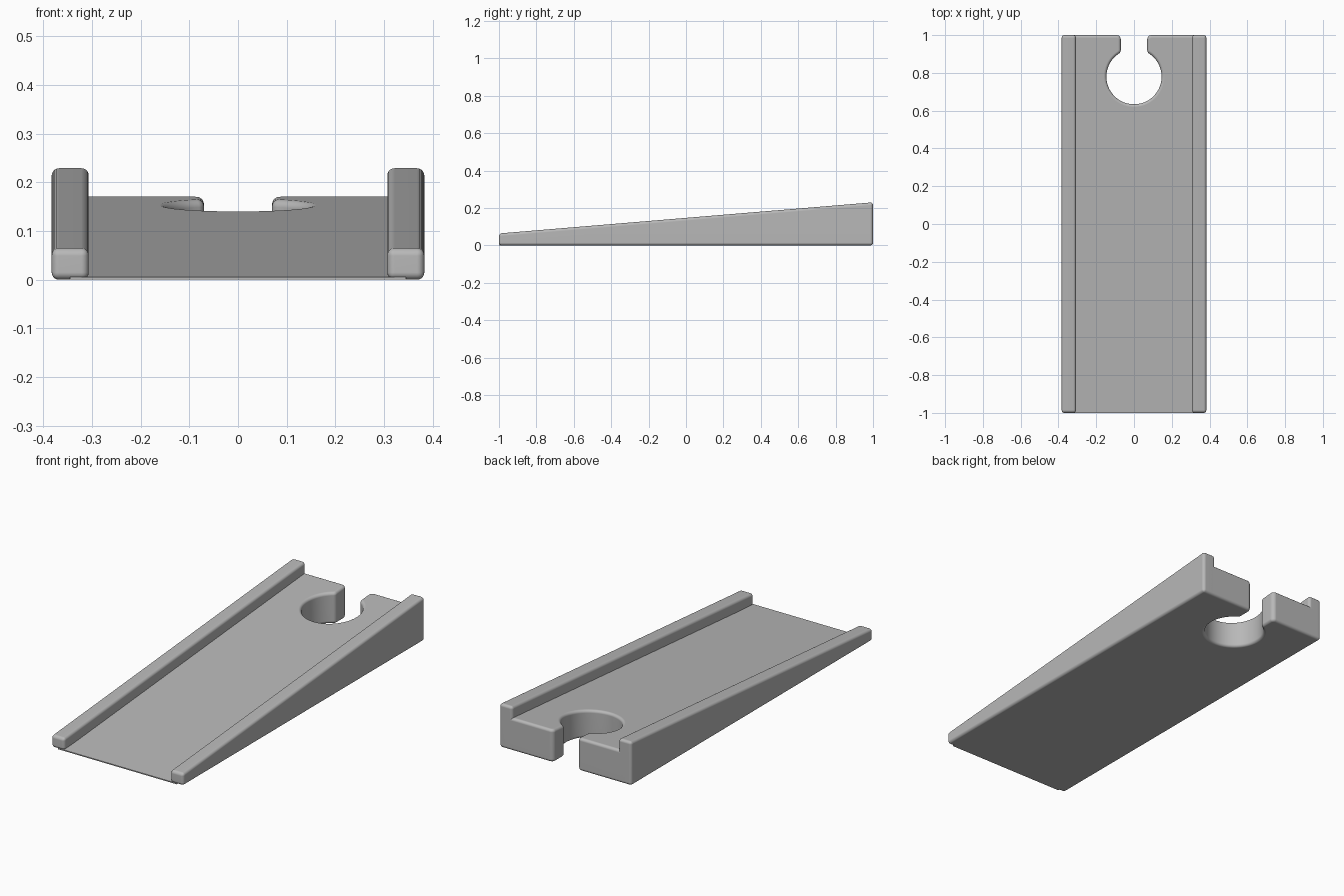
import bpy, bmesh
from math import sin, cos, pi, atan2, sqrt

old = bpy.data.objects.get("Cube")
if old:
    bpy.data.objects.remove(old)

SLOPE = 0.0832          # rise per unit length
HALF_WIDTH = 0.383
RAIL_INNER = 0.307
ROUND = 0.015           # edge rounding

grey = bpy.data.materials.new("light_grey")
grey.use_nodes = True
colour = (0.48, 0.48, 0.48, 1)
grey.diffuse_color = colour
grey.node_tree.nodes["Principled BSDF"].inputs["Base Color"].default_value = colour


def wedge(name, outline, front_height, rounded):
    """Extrude a plan outline up to a sloping top and round the chosen edges."""
    bm = bmesh.new()
    low = [bm.verts.new((x, y, 0)) for x, y in outline]
    high = [bm.verts.new((x, y, front_height + SLOPE * (y + 1))) for x, y in outline]
    bm.faces.new(low[::-1])
    bm.faces.new(high)
    for i in range(len(low)):
        j = (i + 1) % len(low)
        bm.faces.new((low[i], low[j], high[j], high[i]))
    bmesh.ops.recalc_face_normals(bm, faces=bm.faces)
    edges = [e for e in bm.edges if rounded(e)]
    bmesh.ops.bevel(bm, geom=edges, offset=ROUND, segments=5, profile=0.5,
                    affect='EDGES', clamp_overlap=True)
    mesh = bpy.data.meshes.new(name)
    bm.to_mesh(mesh)
    bm.free()
    mesh.materials.append(grey)
    obj = bpy.data.objects.new(name, mesh)
    bpy.context.collection.objects.link(obj)
    bpy.ops.object.select_all(action='DESELECT')
    obj.select_set(True)
    bpy.context.view_layer.objects.active = obj
    bpy.ops.object.shade_smooth_by_angle()
    smooth = obj.modifiers.new("flat_face_normals", 'WEIGHTED_NORMAL')
    smooth.keep_sharp = True
    return obj


def arc(cx, cy, r, start, end, steps):
    return [(cx + r * cos(start + (end - start) * i / steps),
             cy + r * sin(start + (end - start) * i / steps)) for i in range(steps + 1)]


# Keyhole: a round hole opening to the back edge through a narrow slot
HOLE_Y, HOLE_R, SLOT, FILLET = 0.78, 0.146, 0.07, 0.022
neck_x = SLOT + FILLET
neck_y = HOLE_Y + sqrt((HOLE_R + FILLET) ** 2 - neck_x ** 2)
neck_angle = atan2(neck_y - HOLE_Y, neck_x)

half = arc(neck_x, 1 - FILLET, FILLET, pi / 2, pi, 6)
half += arc(neck_x, neck_y, FILLET, pi, pi + neck_angle, 6)
half += arc(0, HOLE_Y, HOLE_R, neck_angle, -pi / 2, 36)[1:]
mirrored = [(-x, y) for x, y in half[-2::-1]]

# Sloping floor, its sides buried in the rails
side = (HALF_WIDTH + RAIL_INNER) / 2
floor_outline = [(side, -1), (side, 1)] + half + mirrored + [(-side, 1), (-side, -1)]


def floor_edge(e):
    a, b = e.verts
    level = abs(a.co.x - b.co.x) + abs(a.co.y - b.co.y) > 1e-5
    on_side = abs(a.co.x) > side - 0.01 and abs(b.co.x) > side - 0.01
    at_front = a.co.y < -0.9 and b.co.y < -0.9
    return level and not on_side and not at_front


wedge("ramp_floor", floor_outline, 0.0055, floor_edge)

# Raised side rails
for name, s in (("left_rail", 1), ("right_rail", -1)):
    a, b = sorted((s * RAIL_INNER, s * HALF_WIDTH))
    wedge(name, [(a, -1), (b, -1), (b, 1), (a, 1)], 0.064, lambda e: True)
